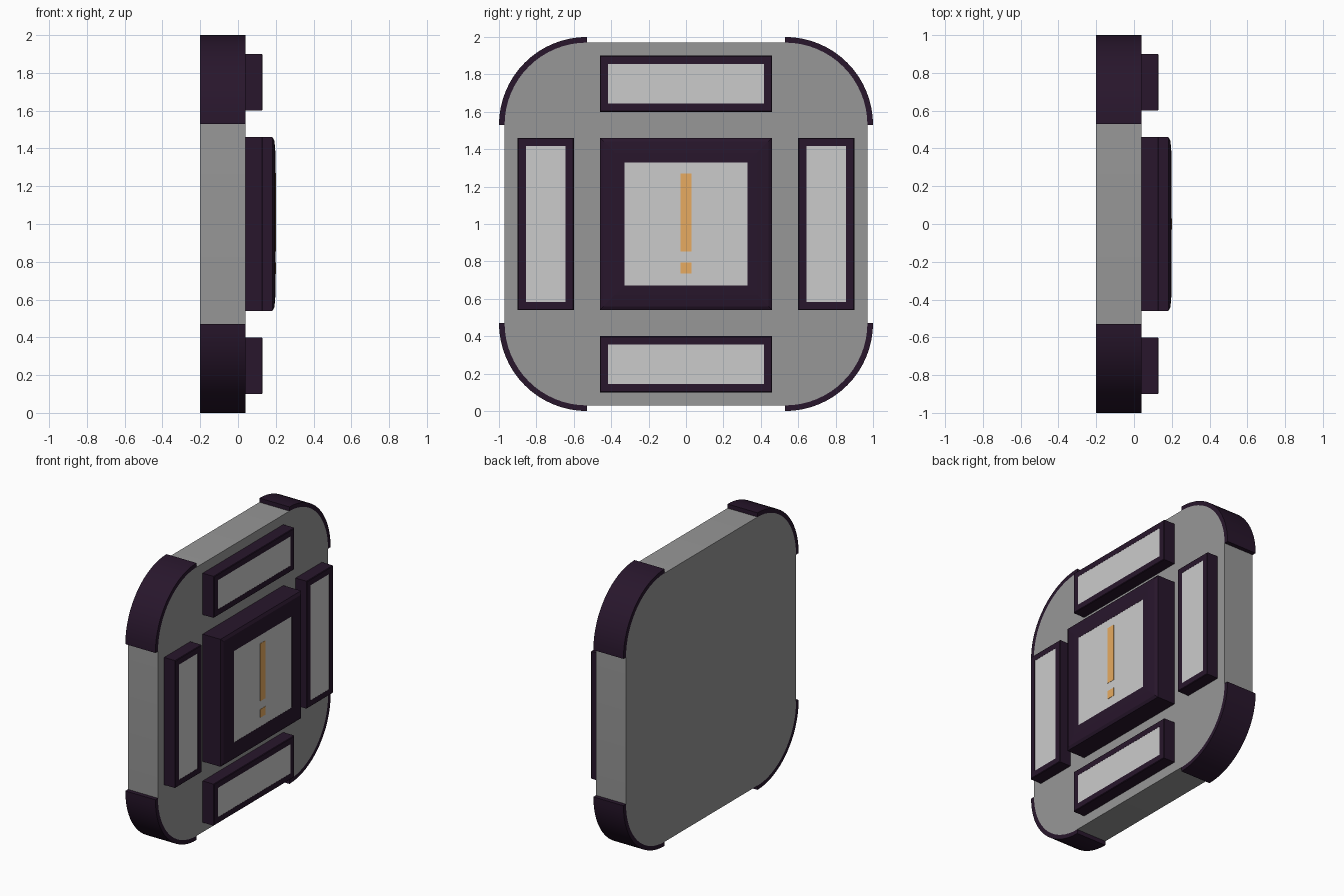
import bpy, bmesh
from math import sin, cos, pi

if "Cube" in bpy.data.objects:
    bpy.data.objects.remove(bpy.data.objects["Cube"])

def mat(name, rgb):
    m = bpy.data.materials.new(name)
    m.diffuse_color = (*rgb, 1)
    m.use_nodes = True
    m.node_tree.nodes["Principled BSDF"].inputs["Base Color"].default_value = m.diffuse_color
    return m

GREY = mat("body_grey", (0.31, 0.31, 0.31))
LIGHT = mat("screen_grey", (0.6, 0.6, 0.6))
DARK = mat("dark_trim", (0.021, 0.008, 0.025))
ORANGE = mat("orange", (0.8, 0.41, 0.12))

BACK, FACE = -0.2, 0.04      # body depth along x
ARC = 0.53                   # corner arc centre offset
R_IN, R_OUT = 0.44, 0.47     # body corner radius, trim radius
SEG = 16

def finish(name, bm, material, smooth=False):
    bmesh.ops.recalc_face_normals(bm, faces=bm.faces)
    me = bpy.data.meshes.new(name)
    bm.to_mesh(me)
    bm.free()
    me.materials.append(material)
    ob = bpy.data.objects.new(name, me)
    bpy.context.collection.objects.link(ob)
    if smooth:
        bpy.ops.object.select_all(action='DESELECT')
        ob.select_set(True)
        bpy.context.view_layer.objects.active = ob
        bpy.ops.object.shade_smooth_by_angle(angle=pi / 6)
    return ob

def arc(corner, r):
    """Points (y, z) on one quarter corner, counted anticlockwise from +y +z."""
    sy, sz = [(1, 1), (-1, 1), (-1, -1), (1, -1)][corner]
    angles = [corner * pi / 2 + i * pi / 2 / SEG for i in range(SEG + 1)]
    return [(sy * ARC + r * cos(a), 1 + sz * ARC + r * sin(a)) for a in angles]

def prism(name, outline, x0, x1, material, smooth=False):
    bm = bmesh.new()
    face = bm.faces.new([bm.verts.new((x0, y, z)) for y, z in outline])
    ext = bmesh.ops.extrude_face_region(bm, geom=[face], use_keep_orig=True)
    moved = [v for v in ext["geom"] if isinstance(v, bmesh.types.BMVert)]
    bmesh.ops.translate(bm, verts=moved, vec=(x1 - x0, 0, 0))
    return finish(name, bm, material, smooth)

def rect(cy, cz, hy, hz):
    return [(cy - hy, cz - hz), (cy + hy, cz - hz), (cy + hy, cz + hz), (cy - hy, cz + hz)]

def frame(name, cy, cz, hy, hz, profile):
    """Rectangular frame lofted through (x, inset) steps."""
    bm = bmesh.new()
    rings = [[bm.verts.new((x, y, z)) for y, z in rect(cy, cz, hy - d, hz - d)] for x, d in profile]
    for a, b in zip(rings, rings[1:]):
        for i in range(4):
            j = (i + 1) % 4
            bm.faces.new((a[i], a[j], b[j], b[i]))
    return finish(name, bm, DARK)

# Main rounded-square body
prism("body", [p for c in range(4) for p in arc(c, R_IN)], BACK, FACE, GREY, True)

# Curved trim on the four corners
for c in range(4):
    prism(f"corner_trim_{c + 1}", arc(c, R_OUT) + arc(c, R_IN)[::-1], BACK, FACE, DARK, True)

# Four small framed panels around the centre
small = [(FACE, 0), (0.126, 0), (0.13, 0.004), (0.13, 0.044), (0.1, 0.044)]
for name, cy, cz, hy, hz in [("top", 0, 1.75, 0.46, 0.15), ("bottom", 0, 0.25, 0.46, 0.15),
                             ("left", -0.75, 1, 0.15, 0.46), ("right", 0.75, 1, 0.15, 0.46)]:
    frame(name + "_frame", cy, cz, hy, hz, small)
    prism(name + "_panel", rect(cy, cz, hy - 0.044, hz - 0.044), FACE, 0.129, LIGHT)

# Large centre frame with softened front edge, and its screen
frame("centre_frame", 0, 1, 0.46, 0.46,
      [(FACE, 0), (0.13, 0), (0.182, 0), (0.193, 0.02), (0.198, 0.08), (0.199, 0.13), (0.16, 0.13)])
prism("centre_screen", rect(0, 1, 0.33, 0.33), FACE, 0.198, LIGHT)

# Orange warning mark: bar and dot
prism("indicator_bar", rect(0, 1.062, 0.03, 0.208), 0.19, 0.2, ORANGE)
prism("indicator_dot", rect(0, 0.765, 0.03, 0.03), 0.19, 0.2, ORANGE)
